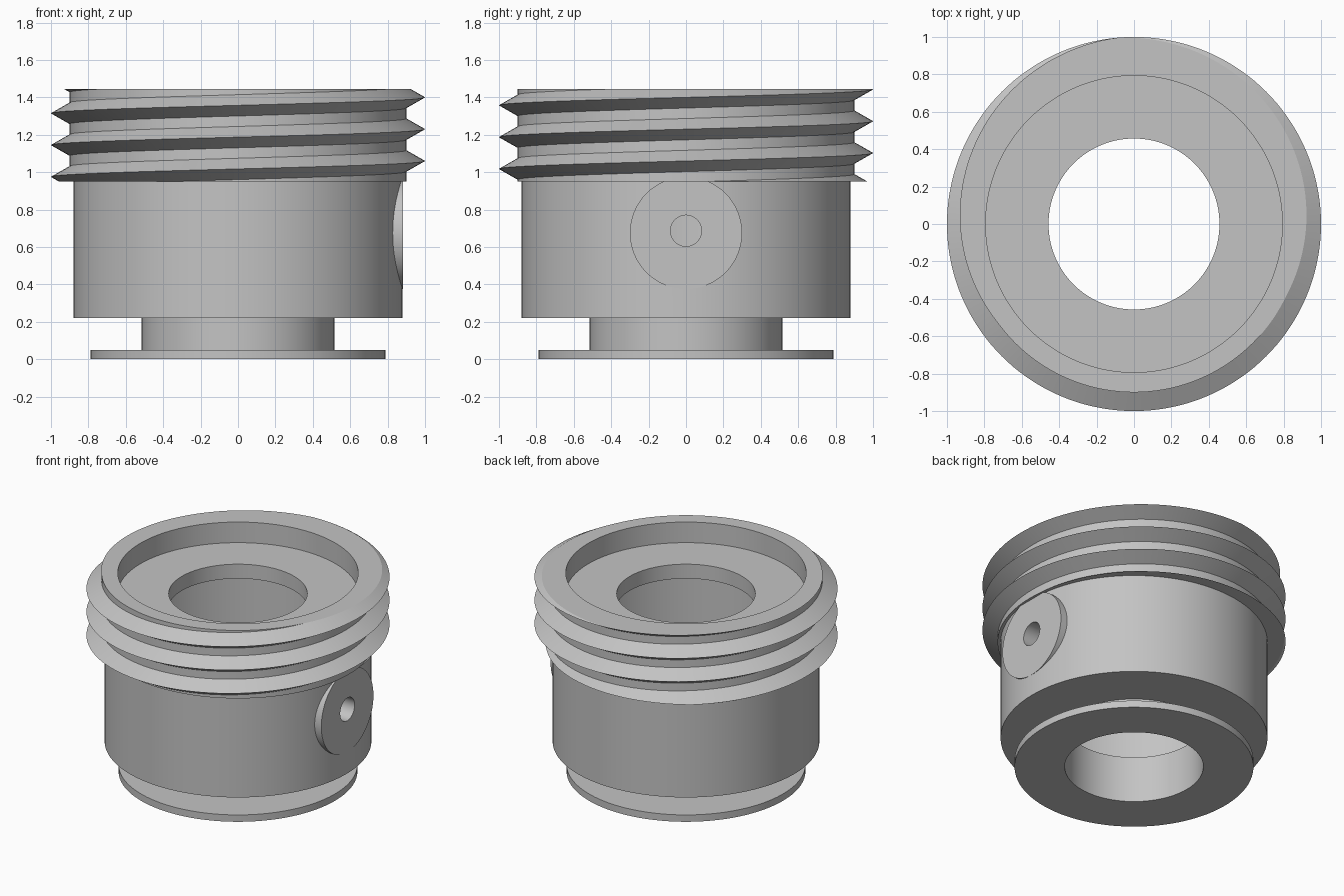
import bpy, bmesh
from math import sin, cos, tau
from mathutils import Matrix

cube = bpy.data.objects.get("Cube")
if cube:
    bpy.data.objects.remove(cube)

SEG = 144
BODY_R, BORE_R, CAVITY_R, RECESS_R = 0.88, 0.457, 0.77, 0.793
THREAD_LOW, THREAD_TOP = 0.95, 1.445
ROOT_R, CREST_R = 0.9, 1.0
PITCH, FLANK, CREST_Z = 0.17, 0.057, 1.06
BOSS_Z, HOLE_Z = 0.675, 0.687

grey = bpy.data.materials.new("machined_grey")
grey.use_nodes = True
grey.diffuse_color = (0.55, 0.55, 0.55, 1)
grey.node_tree.nodes["Principled BSDF"].inputs["Base Color"].default_value = grey.diffuse_color


def polar(r, i, z):
    a = tau * i / SEG
    return (r * cos(a), r * sin(a), z)


def make_object(name, bm):
    mesh = bpy.data.meshes.new(name)
    bm.to_mesh(mesh)
    bm.free()
    mesh.materials.append(grey)
    obj = bpy.data.objects.new(name, mesh)
    bpy.context.collection.objects.link(obj)
    return obj


def lathe(name, profile):
    """Turn a closed profile of (radius, height) points around z."""
    bm = bmesh.new()
    rings = [[bm.verts.new(polar(r, i, z)) for i in range(SEG)] for r, z in profile]
    for a, b in zip(rings, rings[1:] + rings[:1]):
        for i in range(SEG):
            j = (i + 1) % SEG
            bm.faces.new((a[i], a[j], b[j], b[i]))
    bmesh.ops.recalc_face_normals(bm, faces=bm.faces)
    return make_object(name, bm)


def rod_x(name, radius, x0, x1, z):
    """Cylinder lying along x."""
    bm = bmesh.new()
    place = Matrix.Translation(((x0 + x1) / 2, 0, z)) @ Matrix.Rotation(tau / 4, 4, 'Y')
    bmesh.ops.create_cone(bm, cap_ends=True, segments=64, radius1=radius,
                          radius2=radius, depth=x1 - x0, matrix=place)
    return make_object(name, bm)


def cut(obj, cutter):
    mod = obj.modifiers.new("cut", 'BOOLEAN')
    mod.operation, mod.solver, mod.object = 'DIFFERENCE', 'EXACT', cutter
    bpy.ops.object.select_all(action='DESELECT')
    bpy.context.view_layer.objects.active = obj
    obj.select_set(True)
    bpy.ops.object.modifier_apply(modifier=mod.name)


def thread_radius(i, z):
    """Radius of the thread surface at an angle step and height."""
    d = (z - CREST_Z - PITCH * i / SEG) % PITCH
    d = min(d, PITCH - d)
    return ROOT_R + (CREST_R - ROOT_R) * max(0, 1 - d / FLANK)


def make_thread():
    bm = bmesh.new()
    # Helical flanks and root, one profile swept along several turns
    section = ((ROOT_R, -FLANK), (CREST_R, 0), (ROOT_R, FLANK), (ROOT_R, PITCH - FLANK))
    rows = []
    for i in range(-2 * SEG, 4 * SEG + 1):
        base = CREST_Z + PITCH * i / SEG
        rows.append([bm.verts.new(polar(r, i, base + dz)) for r, dz in section])
    for p, q in zip(rows, rows[1:]):
        for k in range(3):
            bm.faces.new((p[k], q[k], q[k + 1], p[k + 1]))
    bmesh.ops.remove_doubles(bm, verts=bm.verts, dist=1e-5)
    # Trim flat at both ends
    for z, side in ((THREAD_LOW, -1), (THREAD_TOP, 1)):
        bmesh.ops.bisect_plane(bm, geom=bm.verts[:] + bm.edges[:] + bm.faces[:],
                               plane_co=(0, 0, z), plane_no=(0, 0, side), clear_outer=True)
    # Flat end rings following the cut thread
    for z, top in ((THREAD_LOW, False), (THREAD_TOP, True)):
        inner = [bm.verts.new(polar(BODY_R, i, z)) for i in range(SEG)]
        outer = [bm.verts.new(polar(thread_radius(i, z), i, z)) for i in range(SEG)]
        for i in range(SEG):
            j = (i + 1) % SEG
            quad = (inner[i], outer[i], outer[j], inner[j])
            bm.faces.new(quad if top else quad[::-1])
    bmesh.ops.remove_doubles(bm, verts=bm.verts, dist=1e-5)
    return make_object("screw_thread", bm)


# Hollow body with foot flange, neck, top recess and inner chamber
body = lathe("body", [
    (BORE_R, 0), (0.788, 0), (0.788, 0.05), (0.515, 0.05), (0.515, 0.22),
    (BODY_R, 0.22), (BODY_R, THREAD_TOP), (RECESS_R, THREAD_TOP),
    (RECESS_R, 1.295), (BORE_R, 1.295), (BORE_R, 1.19),
    (CAVITY_R, 1.19), (CAVITY_R, 0.336), (BORE_R, 0.336)])

thread = make_thread()

# Round flat side boss with a drilled hole through the wall
boss = rod_x("side_boss", 0.3, 0.8, 0.881, BOSS_Z)
drill = rod_x("drill", 0.083, 0.6, 1.1, HOLE_Z)
for part in (body, boss):
    cut(part, drill)
bpy.data.objects.remove(drill)

# Smooth round surfaces, crisp machined edges
bpy.ops.object.select_all(action='DESELECT')
for part in (body, thread, boss):
    part.select_set(True)
bpy.context.view_layer.objects.active = body
bpy.ops.object.shade_smooth_by_angle(angle=0.5)
